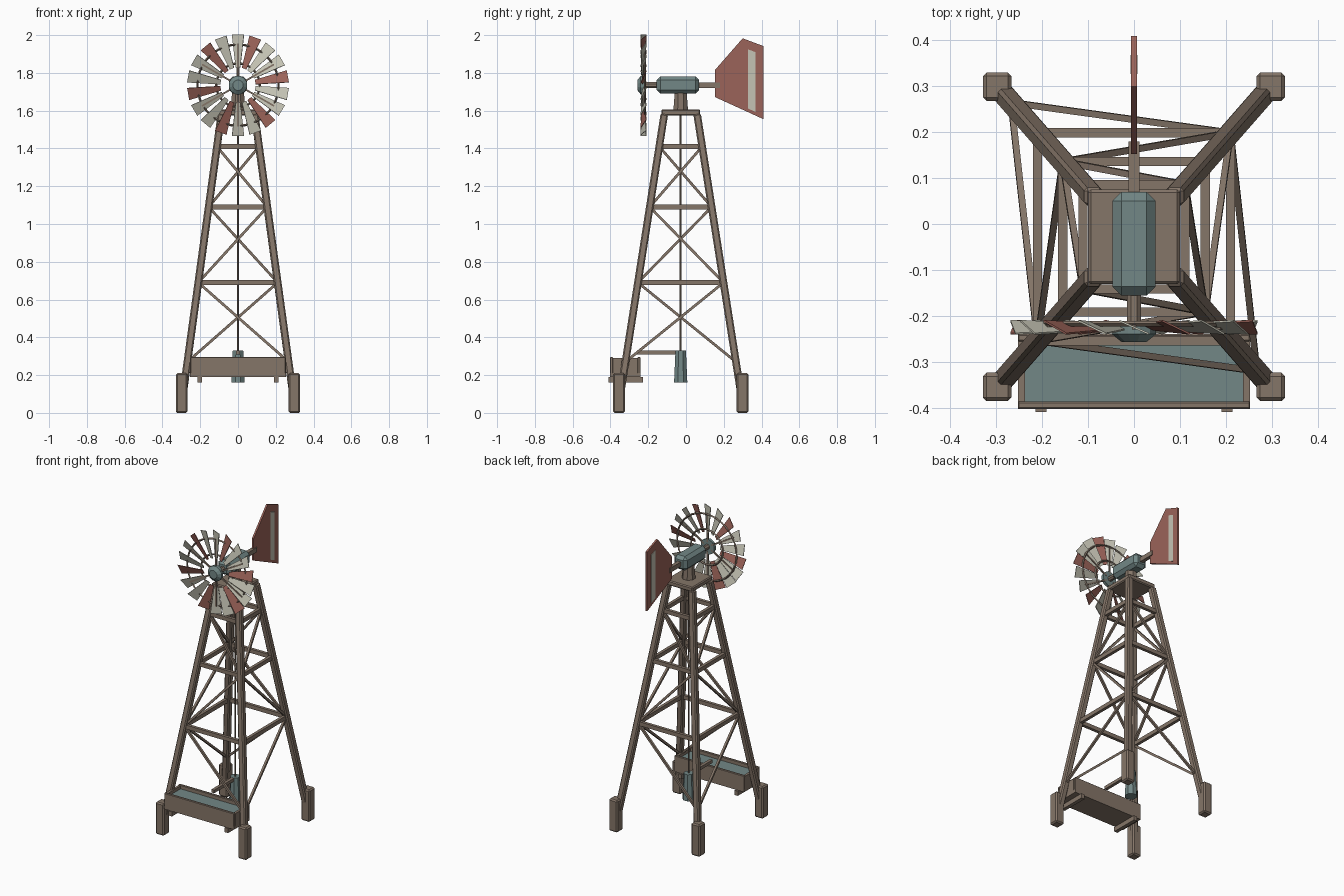
import bpy, bmesh, math
from mathutils import Vector, Matrix

cube = bpy.data.objects.get("Cube")
if cube:
    bpy.data.objects.remove(cube, do_unlink=True)


def material(name, rgb):
    m = bpy.data.materials.new(name)
    m.use_nodes = True
    m.diffuse_color = (*rgb, 1)
    m.node_tree.nodes["Principled BSDF"].inputs["Base Color"].default_value = (*rgb, 1)
    return m


WOOD = material("weathered brown", (0.235, 0.18, 0.14))
TEAL = material("faded teal", (0.17, 0.245, 0.24))
RED = material("rust red", (0.33, 0.125, 0.1))
CREAM = material("pale cream", (0.56, 0.55, 0.46))

CY = -0.028      # tower centre line in y
HUB_Z = 1.735


def finish(name, bm, mat, bevel=0):
    bmesh.ops.recalc_face_normals(bm, faces=bm.faces)
    me = bpy.data.meshes.new(name)
    bm.to_mesh(me)
    bm.free()
    me.materials.append(mat)
    ob = bpy.data.objects.new(name, me)
    bpy.context.collection.objects.link(ob)
    if bevel:
        mod = ob.modifiers.new("bevel", 'BEVEL')
        mod.width, mod.segments = bevel, 1
    return ob


def box(name, lo, hi, mat, bevel=0):
    lo, hi = Vector(lo), Vector(hi)
    bm = bmesh.new()
    bmesh.ops.create_cube(bm, size=1, matrix=Matrix.Translation((lo + hi) / 2)
                          @ Matrix.Diagonal((*(hi - lo), 1)))
    return finish(name, bm, mat, bevel)


def beam(name, a, b, w, h=None, mat=WOOD, bevel=0):
    """Straight bar between two points, sides kept close to the world axes."""
    a, b = Vector(a), Vector(b)
    d = (b - a).normalized()
    least = min(range(3), key=lambda i: abs(d[i]))
    ref = Vector([float(i == least) for i in range(3)])
    u = (ref - ref.dot(d) * d).normalized()
    v = d.cross(u)
    bm = bmesh.new()
    bmesh.ops.create_cube(bm, size=1)
    for p in bm.verts:
        x, y, z = p.co
        p.co = (a + b) / 2 + u * x * w + v * y * (h or w) + d * z * (b - a).length
    return finish(name, bm, mat, bevel)


def cone(name, a, b, r1, r2, mat, sides=8):
    a, b = Vector(a), Vector(b)
    rot = (b - a).to_track_quat('Z', 'Y').to_matrix().to_4x4()
    bm = bmesh.new()
    bmesh.ops.create_cone(bm, cap_ends=True, segments=sides, radius1=r1, radius2=r2,
                          depth=(b - a).length,
                          matrix=Matrix.Translation((a + b) / 2) @ rot
                          @ Matrix.Rotation(math.pi / sides, 4, 'Z'))
    return finish(name, bm, mat)


def plate(name, pts, thick, mat):
    """Outline in the y-z plane, thickened evenly about x = 0."""
    bm = bmesh.new()
    f = bm.faces.new([bm.verts.new((-thick / 2, y, z)) for y, z in pts])
    ext = bmesh.ops.extrude_face_region(bm, geom=[f])
    for v in ext["geom"]:
        if isinstance(v, bmesh.types.BMVert):
            v.co.x += thick
    return finish(name, bm, mat)


# Tower legs and footings
def corner(i, z):
    t = (z - 0.05) / 1.53
    sx, sy = [(-1, -1), (1, -1), (1, 1), (-1, 1)][i % 4]
    return Vector((sx * (0.298 - 0.21 * t), CY + sy * (0.327 - 0.24 * t), z))


for i in range(4):
    beam(f"leg_{i}", corner(i, 0.1), corner(i, 1.58), 0.04, bevel=0.007)
    c = corner(i, 0.05)
    box(f"footing_{i}", (c.x - 0.031, c.y - 0.031, 0), (c.x + 0.031, c.y + 0.031, 0.21), WOOD, 0.008)

# Horizontal girts and one diagonal brace per panel, alternating direction
levels = [0.27, 0.69, 1.09, 1.41]
for n, z in enumerate(levels):
    for i in range(4):
        if n:
            beam(f"girt_{n}_{i}", corner(i, z), corner(i + 1, z), 0.02, 0.026)
        if n < 3:
            low, high = (i + 1, i) if (i + n) % 2 == 0 else (i, i + 1)
            beam(f"brace_{n}_{i}", corner(low, z), corner(high, levels[n + 1]), 0.014)

# Top platform, mast, gearbox and shafts
box("platform", (-0.1, CY - 0.103, 1.575), (0.1, CY + 0.103, 1.607), WOOD, 0.006)
cone("mast", (0, CY, 1.6), (0, CY, 1.7), 0.042, 0.034, WOOD)
box("gearbox", (-0.047, -0.156, 1.69), (0.047, 0.07, 1.782), TEAL, 0.02)
cone("wheel_shaft", (0, -0.24, HUB_Z), (0, -0.15, HUB_Z), 0.017, 0.017, WOOD)
beam("tail_boom", (0, 0.06, HUB_Z), (0, 0.18, HUB_Z), 0.024, 0.03)

# Tail vane with its stripe
plate("tail_vane", [(0.153, 1.815), (0.3, 1.983), (0.41, 1.942), (0.41, 1.555), (0.153, 1.672)], 0.012, RED)
plate("vane_stripe", [(0.327, 1.925), (0.368, 1.91), (0.368, 1.593), (0.327, 1.612)], 0.016, CREAM)

# Wheel: hub, rings, spokes and pitched blades
WY = -0.225
cone("hub", (0, -0.222, HUB_Z), (0, -0.24, HUB_Z), 0.05, 0.05, TEAL, 12)
cone("hub_cap", (0, -0.24, HUB_Z), (0, -0.257, HUB_Z), 0.05, 0.028, TEAL, 12)


def ring(name, r, w):
    bpy.ops.mesh.primitive_torus_add(major_radius=r, minor_radius=w, major_segments=36,
                                     minor_segments=4, location=(0, WY + 0.008, HUB_Z),
                                     rotation=(math.pi / 2, 0, 0))
    ob = bpy.context.object
    ob.name = name
    ob.data.materials.append(WOOD)


ring("inner_ring", 0.115, 0.006)
ring("outer_ring", 0.215, 0.006)


def radial(a):
    return Vector((math.cos(a), 0, math.sin(a)))


centre = Vector((0, WY, HUB_Z))
for k in range(6):
    d = radial(math.radians(30 + 60 * k))
    beam(f"spoke_{k}", centre + d * 0.03, centre + d * 0.22, 0.009)

pitch = math.radians(24)
for k in range(18):
    a = math.radians(10 + 20 * k)
    d = radial(a)
    edge = radial(a + math.pi / 2) * math.cos(pitch) + Vector((0, math.sin(pitch), 0))
    normal = d.cross(edge) * 0.002
    bm = bmesh.new()
    rings = [[bm.verts.new(centre + d * r + edge * w * s + normal * t)
              for s, t in ((-1, -1), (1, -1), (1, 1), (-1, 1))]
             for r, w in ((0.093, 0.013), (0.268, 0.035))]
    bm.faces.new(rings[0])
    bm.faces.new(rings[1])
    for j in range(4):
        m = (j + 1) % 4
        bm.faces.new((rings[0][j], rings[0][m], rings[1][m], rings[1][j]))
    finish(f"blade_{k}", bm, RED if k % 3 == 0 else CREAM)

# Pump, rod and spout
cone("pump", (0, CY, 0.16), (0, CY, 0.33), 0.038, 0.03, TEAL)
cone("pump_rod", (0, CY, 0.3), (0, CY, 1.6), 0.006, 0.006, WOOD, 6)
beam("spout", (0, CY, 0.319), (0, -0.26, 0.319), 0.02, 0.02)

# Water trough on two skids
x, y0, y1, t = 0.253, -0.403, -0.24, 0.016
box("trough_floor", (-x, y0, 0.19), (x, y1, 0.21), WOOD)
box("trough_front", (-x, y0, 0.19), (x, y0 + t, 0.295), WOOD, 0.003)
box("trough_back", (-x, y1 - t, 0.19), (x, y1, 0.295), WOOD, 0.003)
box("water", (-x + 0.01, y0 + 0.01, 0.21), (x - 0.01, y1 - 0.01, 0.27), TEAL)
for side, s in (("right", -1), ("left", 1)):
    xa, xb = sorted((s * x, s * (x - t)))
    box(f"trough_end_{side}", (xa, y0 + t, 0.19), (xb, y1 - t, 0.29), WOOD)
    box(f"skid_{side}", (s * 0.203 - 0.012, -0.41, 0.16), (s * 0.203 + 0.012, -0.228, 0.19), WOOD)
